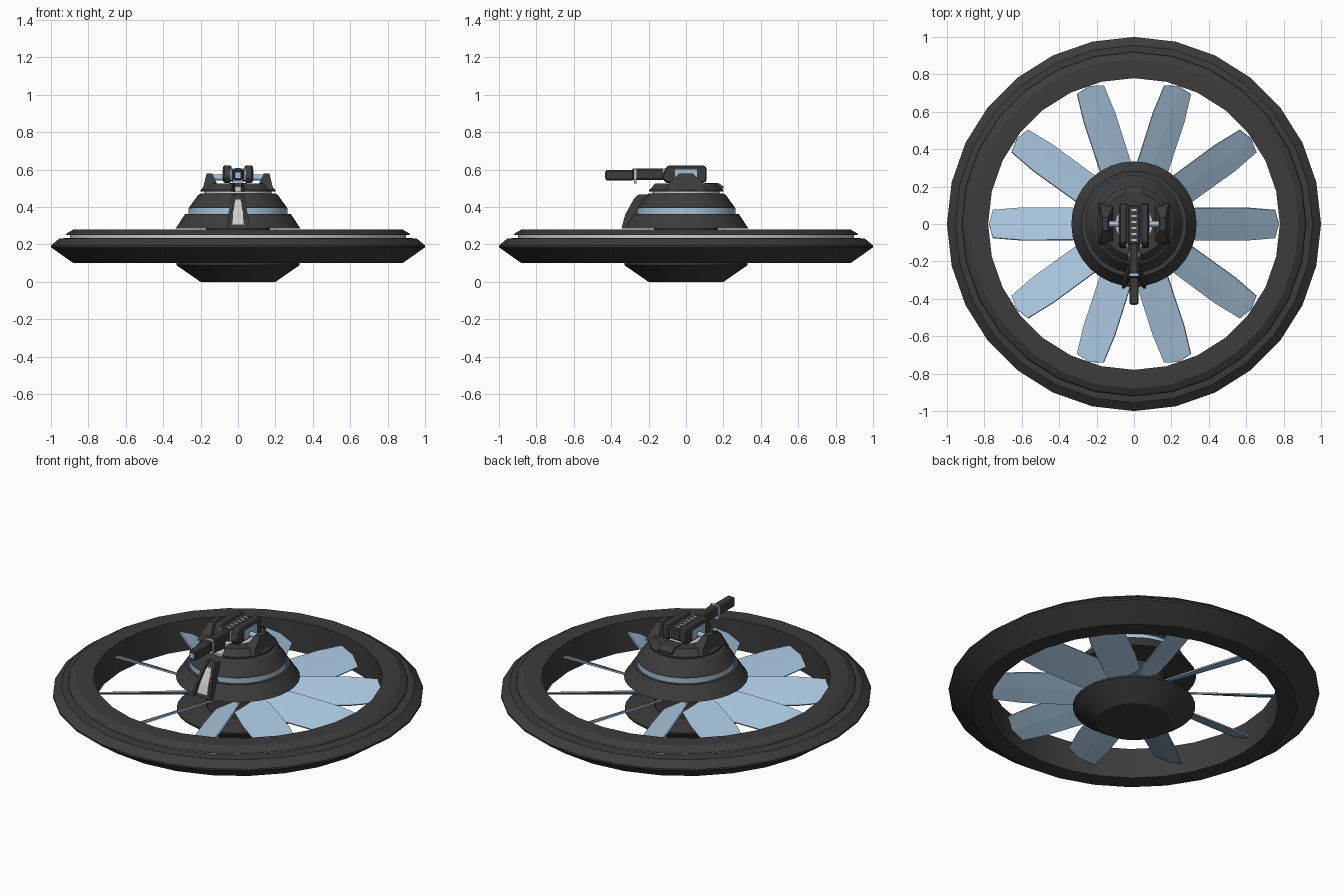
import bpy, bmesh
from math import radians, cos, sin, pi, tau
from mathutils import Matrix, Vector

if "Cube" in bpy.data.objects:
    bpy.data.objects.remove(bpy.data.objects["Cube"])


def material(name, rgb):
    m = bpy.data.materials.new(name)
    m.diffuse_color = (*rgb, 1)
    m.use_nodes = True
    m.node_tree.nodes["Principled BSDF"].inputs["Base Color"].default_value = m.diffuse_color
    return m


DARK = material("dark_metal", (0.045, 0.045, 0.045))
BLUE = material("pale_blue", (0.38, 0.54, 0.70))
LIGHT = material("light_trim", (0.75, 0.75, 0.75))


def finish(bm, name, mat, smooth=False, bevel=0):
    bmesh.ops.recalc_face_normals(bm, faces=bm.faces)
    me = bpy.data.meshes.new(name)
    bm.to_mesh(me)
    bm.free()
    me.materials.append(mat)
    ob = bpy.data.objects.new(name, me)
    bpy.context.collection.objects.link(ob)
    if bevel:
        mod = ob.modifiers.new("bevel", 'BEVEL')
        mod.width, mod.segments = bevel, 1
    if smooth:
        bpy.ops.object.select_all(action='DESELECT')
        ob.select_set(True)
        bpy.context.view_layer.objects.active = ob
        bpy.ops.object.shade_smooth_by_angle(angle=radians(20))
    return ob


def lathe(name, profile, mat, steps=32, start=0, sweep=360):
    """Revolve a closed (radius, z) outline about the z axis."""
    bm = bmesh.new()
    a = radians(start)
    vs = [bm.verts.new((r * cos(a), r * sin(a), z)) for r, z in profile]
    for i in range(len(vs)):
        if profile[i][0] or profile[i - 1][0]:
            bm.edges.new((vs[i - 1], vs[i]))
    bmesh.ops.spin(bm, geom=bm.verts[:] + bm.edges[:], cent=(0, 0, 0), axis=(0, 0, 1),
                   angle=radians(sweep), steps=steps, use_duplicate=False)
    bmesh.ops.remove_doubles(bm, verts=bm.verts, dist=1e-4)
    if sweep < 360:
        bmesh.ops.holes_fill(bm, edges=bm.edges, sides=0)
    return finish(bm, name, mat, smooth=True)


def prism(name, outline, x0, x1, mat, bevel=0):
    """Extrude a (y, z) outline from x0 to x1."""
    bm = bmesh.new()
    f = bm.faces.new([bm.verts.new((x0, y, z)) for y, z in outline])
    ext = bmesh.ops.extrude_face_region(bm, geom=[f])
    bmesh.ops.translate(bm, vec=(x1 - x0, 0, 0),
                        verts=[v for v in ext['geom'] if isinstance(v, bmesh.types.BMVert)])
    return finish(bm, name, mat, bevel=bevel)


def box(name, x, y, z, mat, bevel=0):
    return prism(name, [(y[0], z[0]), (y[1], z[0]), (y[1], z[1]), (y[0], z[1])], *x, mat, bevel)


def loft(name, sections, mat):
    """Skin a list of equally sized vertex loops and cap both ends."""
    bm = bmesh.new()
    loops = [[bm.verts.new(p) for p in s] for s in sections]
    n = len(loops[0])
    for a, b in zip(loops, loops[1:]):
        for i in range(n):
            bm.faces.new((a[i - 1], a[i], b[i], b[i - 1]))
    bm.faces.new(loops[0])
    bm.faces.new(loops[-1])
    return finish(bm, name, mat)


# outer ring
lathe("outer_ring", [(0.78, 0.10), (0.88, 0.10), (1.0, 0.185), (1.0, 0.195), (0.955, 0.232),
                     (0.89, 0.236), (0.89, 0.25), (0.92, 0.25), (0.915, 0.26), (0.88, 0.28),
                     (0.78, 0.28)], DARK, 28)
lathe("ring_light_strip", [(0.87, 0.23), (0.897, 0.23), (0.897, 0.253), (0.87, 0.253)], LIGHT, 28)

# hub
lathe("lower_bowl", [(0, 0), (0.2, 0), (0.33, 0.09), (0.33, 0.10), (0.2, 0.115), (0, 0.115)], DARK)
lathe("fan_spindle", [(0, 0.11), (0.17, 0.11), (0.17, 0.29), (0, 0.29)], DARK)
lathe("hub_skirt", [(0, 0.285), (0.335, 0.285), (0.325, 0.298), (0.282, 0.364), (0, 0.364)], DARK)
lathe("hub_blue_band", [(0, 0.36), (0.265, 0.36), (0.265, 0.395), (0, 0.395)], BLUE)
lathe("hub_cap", [(0, 0.39), (0.262, 0.39), (0.262, 0.397), (0.212, 0.466), (0.2, 0.472),
                  (0, 0.472)], DARK)
lathe("turret_bearing", [(0, 0.47), (0.18, 0.47), (0.18, 0.484), (0.1, 0.484), (0.1, 0.51),
                         (0, 0.51)], LIGHT)

# fan blades: pitched, slightly twisted
for k in range(10):
    turn = Matrix.Rotation(k * tau / 10, 3, 'Z')
    sections = []
    for r, chord, pitch in ((0.16, 0.17, 30), (0.33, 0.195, 29), (0.6, 0.195, 27), (0.755, 0.165, 26)):
        tilt = Matrix.Rotation(radians(pitch), 3, 'X')
        bulge = 0.02 if r > 0.7 else 0
        loop = [(r, -chord / 2, -0.004), (r + bulge, 0, -0.006), (r, chord / 2, -0.004),
                (r, chord / 2, 0.004), (r + bulge, 0, 0.006), (r, -chord / 2, 0.004)]
        sections.append([turn @ (tilt @ Vector(p) + Vector((0, 0, 0.19))) for p in loop])
    loft(f"fan_blade_{k + 1}", sections, BLUE)

# tapered panel on the hub front
for name, mat, levels in (
        ("front_panel_frame", DARK, ((0.285, 0.065, -0.335), (0.36, 0.052, -0.31), (0.445, 0.036, -0.262), (0.466, 0.03, -0.235))),
        ("front_panel_light", LIGHT, ((0.305, 0.034, -0.338), (0.36, 0.028, -0.318), (0.415, 0.021, -0.287), (0.44, 0.012, -0.272)))):
    loft(name, [[(-w, y, z), (w, y, z), (w, -0.18, z), (-w, -0.18, z)] for z, w, y in levels], mat)
for s in (-1, 1):
    loft("front_panel_rail", [[(s * (w - 0.016), y, z), (s * w, y, z), (s * w, -0.2, z), (s * (w - 0.016), -0.2, z)]
                              for z, w, y in ((0.285, 0.065, -0.345), (0.36, 0.052, -0.325),
                                              (0.445, 0.036, -0.278), (0.466, 0.03, -0.255))], DARK)

# turret base, open at the front
lathe("turret_base", [(0.1, 0.482), (0.2, 0.482), (0.2, 0.49), (0.168, 0.525), (0.1, 0.525)],
      DARK, 28, start=-80, sweep=340)
prism("rear_block", [(0.1, 0.5), (0.2, 0.5), (0.2, 0.51), (0.17, 0.53), (0.1, 0.53)], -0.045, 0.045, DARK)

# gun cradle and side pods
for s in (-1, 1):
    side = "left" if s < 0 else "right"
    loft(f"{side}_bracket", [[(s * a, y0, z), (s * b, y0, z), (s * b, y1, z), (s * a, y1, z)]
                             for z, a, b, y0, y1 in ((0.49, 0.1, 0.19, -0.11, 0.11),
                                                     (0.53, 0.115, 0.18, -0.09, 0.09),
                                                     (0.58, 0.138, 0.168, -0.035, 0.035))], DARK)
    pod = [(-0.13, 0.56), (-0.105, 0.615), (-0.09, 0.622), (0.10, 0.622), (0.11, 0.612),
           (0.11, 0.54), (0.10, 0.53), (-0.11, 0.53)]
    prism(f"{side}_gun_pod", pod, s * 0.035, s * 0.08, DARK, 0.01)
    box(f"{side}_pod_blue_strip", (s * 0.032, s * 0.042), (-0.125, 0.10), (0.545, 0.605), BLUE)
    box(f"{side}_pod_outer_strip", (s * 0.074, s * 0.084), (-0.06, 0.06), (0.545, 0.60), BLUE)

# cross axle
bm = bmesh.new()
bmesh.ops.create_cone(bm, cap_ends=True, segments=12, radius1=0.015, radius2=0.015, depth=0.29,
                      matrix=Matrix.Translation((0, 0, 0.558)) @ Matrix.Rotation(pi / 2, 4, 'Y'))
finish(bm, "cross_axle", BLUE)

# receiver, vents and barrel
box("gun_receiver", (-0.034, 0.034), (-0.11, 0.10), (0.535, 0.605), DARK, 0.006)
for i in range(6):
    y = 0.075 - i * 0.032
    box(f"receiver_vent_{i + 1}", (-0.013, 0.013), (y - 0.005, y + 0.005), (0.59, 0.608), LIGHT)
box("barrel_rear", (-0.024, 0.024), (-0.29, -0.1), (0.545, 0.605), DARK, 0.008)
box("barrel_muzzle", (-0.024, 0.024), (-0.43, -0.28), (0.543, 0.598), DARK, 0.006)
box("muzzle_bore", (-0.013, 0.013), (-0.432, -0.42), (0.556, 0.585), BLUE)
box("barrel_blue_collar", (-0.028, 0.028), (-0.278, -0.264), (0.527, 0.606), BLUE)
